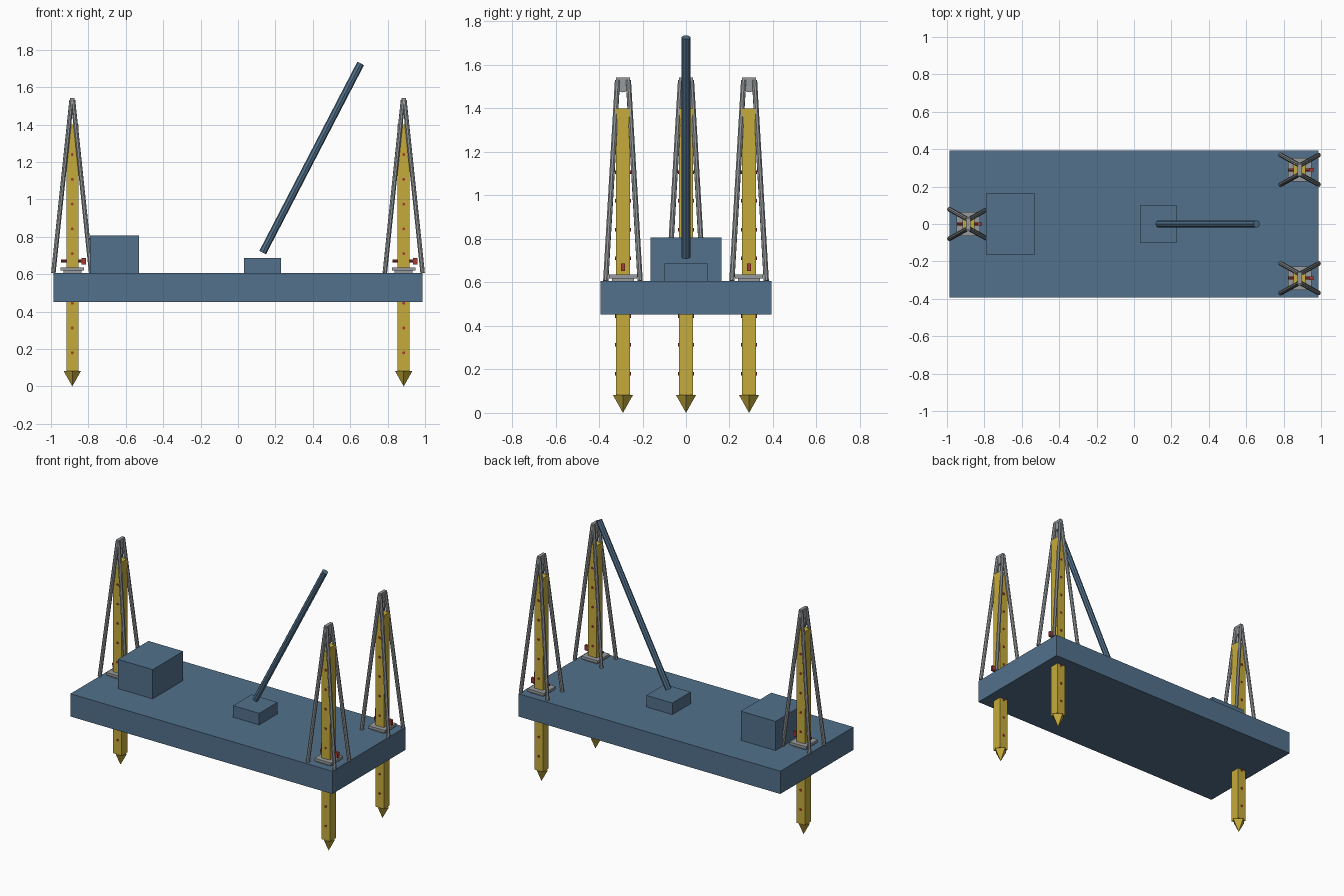
import bpy
import math
from mathutils import Vector

if "Cube" in bpy.data.objects:
    bpy.data.objects.remove(bpy.data.objects["Cube"])


def material(name, rgb):
    m = bpy.data.materials.new(name)
    m.diffuse_color = (*rgb, 1)
    m.use_nodes = True
    m.node_tree.nodes["Principled BSDF"].inputs["Base Color"].default_value = m.diffuse_color
    return m


BLUE = material("hull blue", (0.085, 0.165, 0.26))
YELLOW = material("leg yellow", (0.56, 0.41, 0.045))
GREY = material("steel grey", (0.31, 0.33, 0.34))
RED = material("pin red", (0.38, 0.045, 0.035))


def finish(name, mat):
    ob = bpy.context.object
    ob.name = name
    ob.data.materials.append(mat)
    return ob


def box(name, mat, x, y, z):
    """Box from (min, max) ranges along each axis."""
    bpy.ops.mesh.primitive_cube_add(size=1, location=[sum(r) / 2 for r in (x, y, z)])
    ob = finish(name, mat)
    ob.scale = [r[1] - r[0] for r in (x, y, z)]
    return ob


def tube(name, mat, a, b, radius, sides=8):
    """Faceted cylinder between two points."""
    a, b = Vector(a), Vector(b)
    bpy.ops.mesh.primitive_cylinder_add(vertices=sides, radius=radius,
                                        depth=(b - a).length, location=(a + b) / 2)
    ob = finish(name, mat)
    ob.rotation_euler = (b - a).to_track_quat('Z', 'Y').to_euler()
    return ob


DECK = 0.607

# Barge hull, deckhouse and crane
box("hull", BLUE, (-0.987, 0.987), (-0.394, 0.394), (0.452, DECK))
box("deckhouse", BLUE, (-0.79, -0.528), (-0.164, 0.164), (DECK, 0.806))
box("crane_base", BLUE, (0.033, 0.229), (-0.099, 0.099), (DECK, 0.686))
tube("crane_boom", BLUE, (0.132, 0, 0.716), (0.656, 0, 1.727), 0.02)


def spud_leg(tag, cx, cy):
    # Square leg with pointed foot
    h = 0.032
    box("leg_" + tag, YELLOW, (cx - h, cx + h), (cy - h, cy + h), (0.082, 1.4))
    bpy.ops.mesh.primitive_cone_add(vertices=4, radius1=0.046, radius2=0, depth=0.082,
                                    location=(cx, cy, 0.041), rotation=(math.pi, 0, 0))
    finish("leg_tip_" + tag, YELLOW)

    # Row of cross pins through the leg
    for i in range(9):
        z = 0.18 + 0.1325 * i
        tube(f"leg_pin_{tag}_{i}", RED, (cx, cy - 0.036, z), (cx, cy + 0.036, z), 0.008)

    # Deck collar
    box("collar_base_" + tag, GREY, (cx - 0.048, cx + 0.048),
        (cy - 0.05, cy + 0.05), (DECK, 0.619))
    box("collar_plate_" + tag, GREY, (cx - 0.062, cx + 0.062),
        (cy - 0.064, cy + 0.064), (0.619, 0.637))

    # Locking pin with block head
    tube("lock_pin_" + tag, RED, (cx - 0.06, cy, 0.67), (cx + 0.055, cy, 0.67), 0.008)
    box("lock_head_" + tag, RED, (cx + 0.05, cx + 0.074),
        (cy - 0.009, cy + 0.009), (0.653, 0.688))

    # Four-legged frame with ridge bar and sheave
    for sx in (-1, 1):
        for sy in (-1, 1):
            tube(f"frame_strut_{tag}_{sx}_{sy}", GREY,
                 (cx + sx * 0.101, cy + sy * 0.079, DECK),
                 (cx + sx * 0.004, cy + sy * 0.025, 1.53), 0.0125)
    box("ridge_bar_" + tag, GREY, (cx - 0.011, cx + 0.011),
        (cy - 0.032, cy + 0.032), (1.523, 1.542))
    tube("sheave_" + tag, GREY, (cx - 0.01, cy, 1.502), (cx + 0.01, cy, 1.502), 0.028, 16)


spud_leg("left", -0.886, 0)
spud_leg("right_front", 0.886, -0.29)
spud_leg("right_back", 0.886, 0.29)
